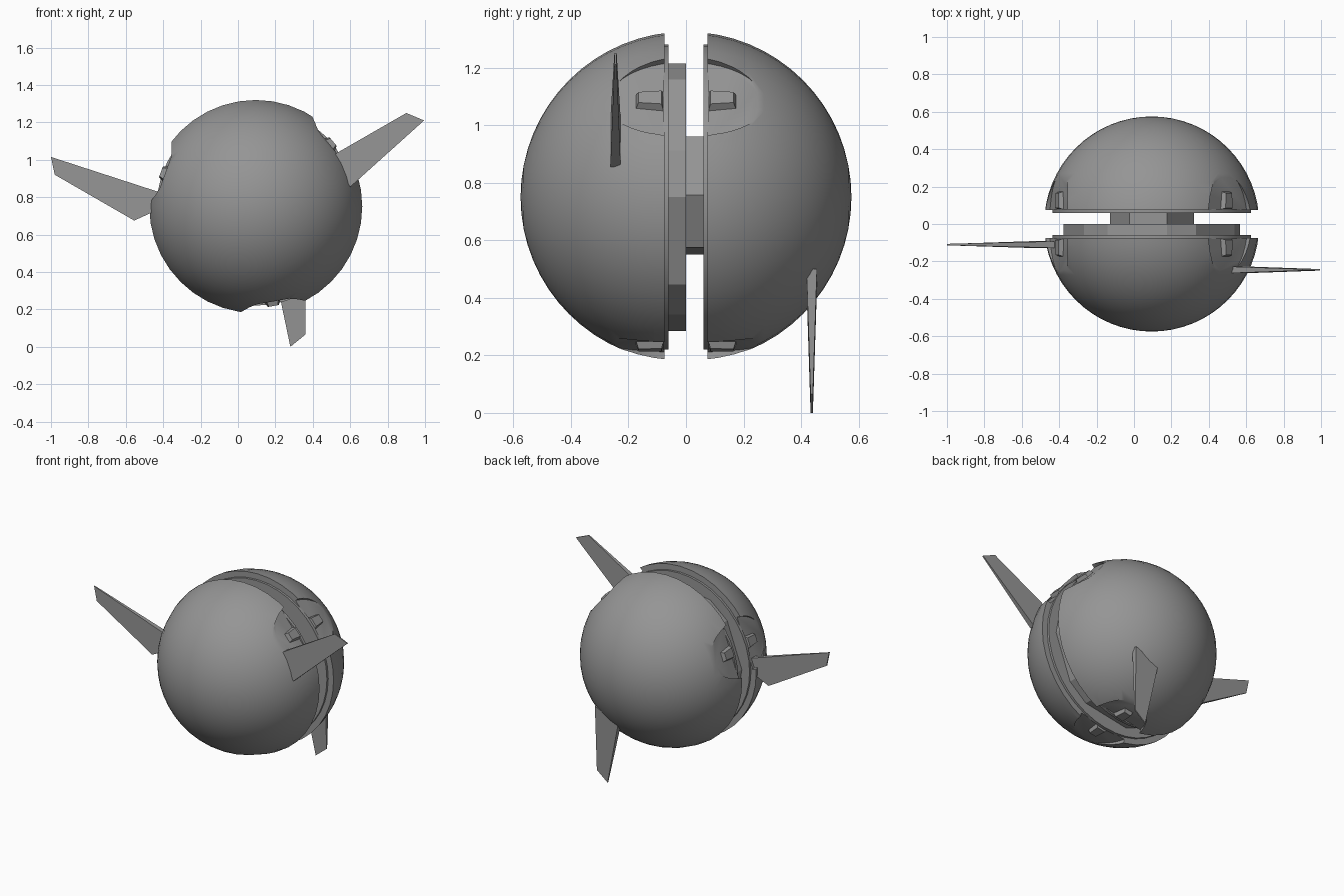
import bpy
import bmesh
from math import sin, cos, pi, radians, sqrt
from mathutils import Matrix, Vector

if "Cube" in bpy.data.objects:
    bpy.data.objects.remove(bpy.data.objects["Cube"], do_unlink=True)

CENTRE = Vector((0.095, 0, 0.75))
RADIUS = 0.575
GAP = 0.075                  # half gap between the domes
PORTS = (40, 160, 280)       # recess directions in the xz plane

grey = bpy.data.materials.new("mid_grey")
grey.use_nodes = True
grey.diffuse_color = (0.3, 0.3, 0.3, 1)
grey.node_tree.nodes["Principled BSDF"].inputs["Base Color"].default_value = (0.3, 0.3, 0.3, 1)


def make(name, bm, smooth=False):
    bmesh.ops.recalc_face_normals(bm, faces=bm.faces)
    mesh = bpy.data.meshes.new(name)
    bm.to_mesh(mesh)
    bm.free()
    mesh.materials.append(grey)
    obj = bpy.data.objects.new(name, mesh)
    bpy.context.collection.objects.link(obj)
    if smooth:
        shade(obj)
    return obj


def shade(obj):
    bpy.ops.object.select_all(action='DESELECT')
    obj.select_set(True)
    bpy.context.view_layer.objects.active = obj
    bpy.ops.object.shade_smooth_by_angle(angle=radians(30))


def loft(bm, bottom, top):
    """Closed solid between two matching outlines."""
    a = [bm.verts.new(p) for p in bottom]
    b = [bm.verts.new(p) for p in top]
    bm.faces.new(a)
    bm.faces.new(b)
    for i in range(len(a)):
        j = (i + 1) % len(a)
        bm.faces.new((a[i], a[j], b[j], b[i]))


def disc(name, angles, r, y0, y1, smooth=False):
    bm = bmesh.new()
    ring = [CENTRE + Vector((r * cos(radians(a)), 0, r * sin(radians(a)))) for a in angles]
    loft(bm, [p + Vector((0, y0, 0)) for p in ring], [p + Vector((0, y1, 0)) for p in ring])
    return make(name, bm, smooth)


def port_point(angle, out, along, y):
    """Point at a distance out from the centre, shifted sideways and in y."""
    a = radians(angle)
    return CENTRE + Vector((out * cos(a) - along * sin(a), y, out * sin(a) + along * cos(a)))


# Oval cutters for the three flat recesses
bm = bmesh.new()
for port in PORTS:
    oval = [(0.18 * cos(t * pi / 20), 0.27 * sin(t * pi / 20)) for t in range(40)]
    loft(bm, [port_point(port, 0.516, u, v) for u, v in oval],
         [port_point(port, 0.8, u, v) for u, v in oval])
cutter = make("recess_cutter", bm)
cutter.hide_render = True


# Domes with recesses, rim discs and studs
def dome(name, side):
    bm = bmesh.new()
    turn = Matrix.Rotation(-side * pi / 2, 4, 'X')
    bmesh.ops.create_uvsphere(bm, u_segments=40, v_segments=32, radius=RADIUS,
                              matrix=Matrix.Translation(CENTRE) @ turn)
    cut = bmesh.ops.bisect_plane(bm, geom=bm.verts[:] + bm.edges[:] + bm.faces[:],
                                 plane_co=(0, side * GAP, 0), plane_no=(0, side, 0),
                                 clear_inner=True)
    edges = [e for e in cut["geom_cut"] if isinstance(e, bmesh.types.BMEdge)]
    bmesh.ops.contextual_create(bm, geom=edges)
    obj = make(name, bm)
    mod = obj.modifiers.new("recesses", 'BOOLEAN')
    mod.operation = 'DIFFERENCE'
    mod.solver = 'EXACT'
    mod.object = cutter
    bpy.context.view_layer.objects.active = obj
    bpy.ops.object.modifier_apply(modifier=mod.name)
    shade(obj)


full_turn = [i * 9 for i in range(40)]
for label, side in (("front", -1), ("back", 1)):
    dome(label + "_dome", side)
    disc(label + "_rim_disc", full_turn, 0.53, side * 0.06, side * 0.08, True)
    bm = bmesh.new()
    for port in PORTS:
        base = [(-0.045, 0.077), (0.045, 0.077), (0.033, 0.175), (-0.033, 0.175)]
        top = [(-0.03, 0.085), (0.03, 0.085), (0.024, 0.165), (-0.024, 0.165)]
        loft(bm, [port_point(port, 0.51, u, side * v) for u, v in base],
             [port_point(port, 0.54, u, side * v) for u, v in top])
    make(label + "_studs", bm)

bpy.data.objects.remove(cutter, do_unlink=True)

# Core plate and hub: alternating long and short facets
disc("core_plate", [k + d for k in range(0, 360, 60) for d in (0, 20)], 0.472, -0.065, 0)
disc("core_hub", [k + d for k in range(0, 360, 120) for d in (2, 69)], 0.225, -0.01, 0.065)


# Fins: tapered blades, thick at the root and thin at the tip
def fin(name, y, root, tip):
    bm = bmesh.new()
    outline = [(p, 0.018) for p in root] + [(p, 0.004) for p in tip]
    loft(bm, [(x, y - t, z) for (x, z), t in outline],
         [(x, y + t, z) for (x, z), t in outline])
    make(name, bm)


fin("left_fin", -0.245, [(0.6, 0.855), (0.5, 1.02)], [(0.9, 1.25), (0.995, 1.21)])
fin("right_fin", -0.11, [(-0.4, 0.82), (-0.4, 0.745), (-0.555, 0.675)],
    [(-0.98, 0.92), (-1, 1.015)])
fin("lower_fin", 0.437, [(0.365, 0.5), (0.19, 0.43)], [(0.28, 0), (0.36, 0.065)])
